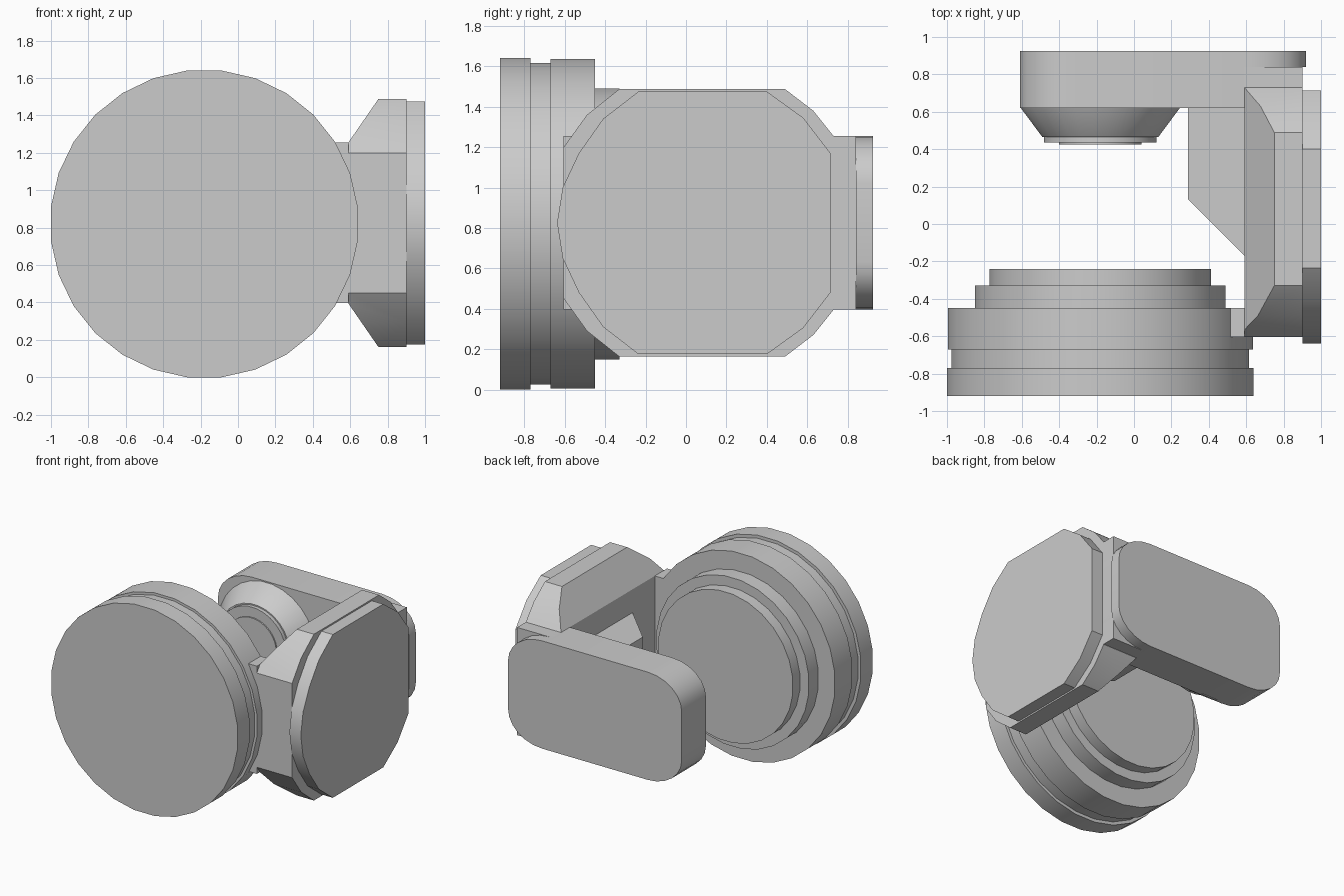
import bpy, bmesh
from math import sin, cos, pi, radians
from mathutils import Vector

cube = bpy.data.objects.get("Cube")
if cube:
    bpy.data.objects.remove(cube, do_unlink=True)

grey = bpy.data.materials.new("plain_grey")
grey.use_nodes = True
grey.diffuse_color = (0.6, 0.6, 0.6, 1)
grey.node_tree.nodes["Principled BSDF"].inputs["Base Color"].default_value = (0.6, 0.6, 0.6, 1)

CX, CZ = -0.18, 0.82   # shared axis of the round parts


def finish(name, bm):
    bmesh.ops.recalc_face_normals(bm, faces=bm.faces)
    for f in bm.faces:
        f.smooth = True
    for e in bm.edges:
        e.smooth = e.calc_face_angle(pi) < radians(30)
    mesh = bpy.data.meshes.new(name)
    bm.to_mesh(mesh)
    bm.free()
    mesh.materials.append(grey)
    obj = bpy.data.objects.new(name, mesh)
    bpy.context.collection.objects.link(obj)
    return obj


def turned(name, profile, sides=28):
    """Solid of revolution about the y axis; profile holds (y, radius)."""
    bm = bmesh.new()
    rings = []
    for y, r in profile:
        r /= cos(pi / sides)
        angles = [2 * pi * (i + 0.5) / sides for i in range(sides)]
        rings.append([bm.verts.new((CX + r * cos(a), y, CZ + r * sin(a))) for a in angles])
    for a, b in zip(rings, rings[1:]):
        for i in range(sides):
            j = (i + 1) % sides
            bm.faces.new((a[i], a[j], b[j], b[i]))
    bm.faces.new(rings[0])
    bm.faces.new(rings[-1])
    finish(name, bm)


def prism(points, offset):
    bm = bmesh.new()
    face = bm.faces.new([bm.verts.new(p) for p in points])
    new = bmesh.ops.extrude_face_region(bm, geom=[face])["geom"]
    verts = [v for v in new if isinstance(v, bmesh.types.BMVert)]
    bmesh.ops.translate(bm, vec=Vector(offset), verts=verts)
    bmesh.ops.recalc_face_normals(bm, faces=bm.faces)
    return bm


def box(name, lo, hi):
    pts = [(lo[0], lo[1], lo[2]), (hi[0], lo[1], lo[2]), (hi[0], hi[1], lo[2]), (lo[0], hi[1], lo[2])]
    finish(name, prism(pts, (0, 0, hi[2] - lo[2])))


def side_outline(x, half):
    """Mirror an upper (y, z) outline about the axis height."""
    mid = 0.825
    lower = [(y, 2 * mid - z) for y, z in reversed(half) if abs(z - mid) > 0.01]
    return [(x, y, z) for y, z in half + lower]


# Front drum with a groove and two steps at the rear
turned("front_drum", [(-0.92, 0.82), (-0.77, 0.82), (-0.77, 0.795), (-0.67, 0.795),
                      (-0.67, 0.815), (-0.45, 0.815), (-0.45, 0.67), (-0.33, 0.67),
                      (-0.33, 0.592), (-0.24, 0.592)])

# Tapered rear socket
turned("rear_socket", [(0.64, 0.43), (0.62, 0.425), (0.465, 0.31), (0.465, 0.3),
                       (0.435, 0.3), (0.435, 0.22), (0.425, 0.22)])

# Side frame, with sloping cuts above and below on its inner edge
frame_half = [(-0.605, 1.2), (-0.49, 1.36), (-0.33, 1.487), (0.49, 1.487), (0.63, 1.38), (0.73, 1.255)]
bm = prism(side_outline(0.59, frame_half), (0.31, 0, 0))
for s in (1, -1):
    cut = bmesh.ops.bisect_plane(bm, geom=bm.verts[:] + bm.edges[:] + bm.faces[:],
                                 plane_co=(0.59, 0, 0.825 + s * 0.43),
                                 plane_no=(-0.232, 0, s * 0.16), clear_outer=True)
    edges = [g for g in cut["geom_cut"] if isinstance(g, bmesh.types.BMEdge)]
    bmesh.ops.contextual_create(bm, geom=edges)
finish("side_frame", bm)

# Outer cover plate
cover_half = [(-0.638, 0.825), (-0.61, 1.0), (-0.53, 1.17), (-0.41, 1.34), (-0.235, 1.475),
              (0.4, 1.475), (0.58, 1.345), (0.715, 1.17)]
finish("outer_cover", prism(side_outline(0.9, cover_half), (0.1, 0, 0)))

# Joints tying the frame to the drum and to the rear arm
box("drum_joint", (0.42, -0.605, 0.397), (0.59, -0.45, 1.255))
box("arm_joint", (0.59, 0.6, 0.397), (0.9, 0.84, 1.255))

# Wedge-ended inner block
finish("inner_block", prism([(0.6, -0.18, 0.58), (0.6, 0.64, 0.58), (0.29, 0.64, 0.58),
                             (0.29, 0.13, 0.58)], (0, 0, 0.49)))

# Rounded rear arm
x0, x1, z0, z1, rx, rz, steps = -0.61, 0.92, 0.397, 1.255, 0.3, 0.235, 6
arm = []
for k, (cx, cz) in enumerate([(x1 - rx, z1 - rz), (x0 + rx, z1 - rz), (x0 + rx, z0 + rz), (x1 - rx, z0 + rz)]):
    for i in range(steps + 1):
        a = (k + i / steps) * pi / 2
        arm.append((cx + rx * cos(a), 0.84, cz + rz * sin(a)))
finish("arm_back", prism(arm, (0, 0.085, 0)))
finish("arm_body", prism([(min(x, 0.9), 0.62, z) for x, y, z in arm], (0, 0.22, 0)))
